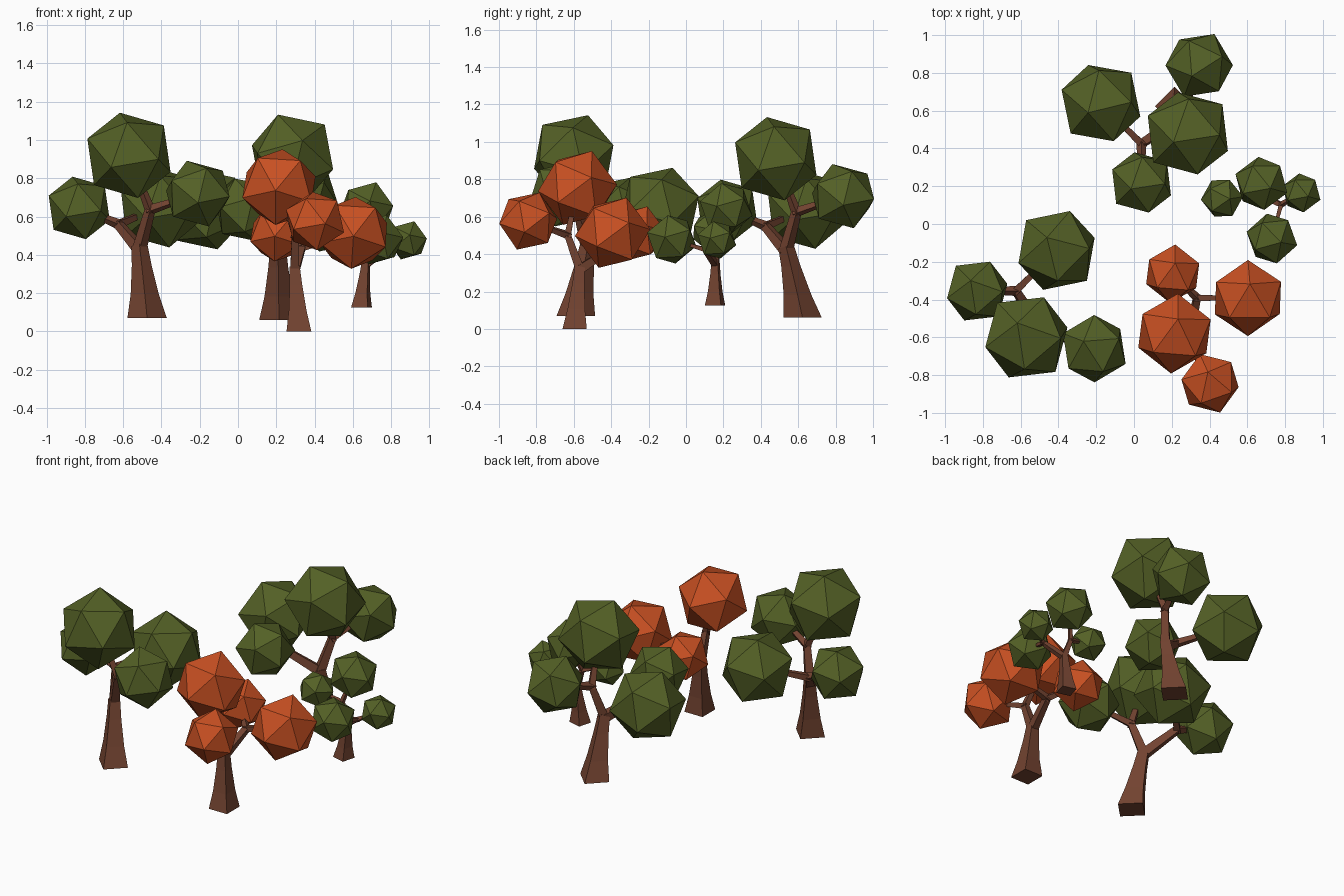
import bpy, bmesh, math
from mathutils import Vector, Matrix

if "Cube" in bpy.data.objects:
    bpy.data.objects.remove(bpy.data.objects["Cube"])


def material(name, col):
    m = bpy.data.materials.new(name)
    m.diffuse_color = (*col, 1)
    m.use_nodes = True
    m.node_tree.nodes["Principled BSDF"].inputs["Base Color"].default_value = m.diffuse_color
    return m


GREEN = material("leaf_green", (0.088, 0.118, 0.019))
RED = material("autumn_orange", (0.58, 0.08, 0.016))
BARK = material("bark_brown", (0.17, 0.056, 0.03))


def frame(a, b):
    x = Vector(a).normalized()
    z = x.cross(Vector(b)).normalized()
    return Matrix((x, z.cross(x), z)).transposed()


def finish(bm, name, mat):
    bmesh.ops.recalc_face_normals(bm, faces=bm.faces[:])
    me = bpy.data.meshes.new(name)
    bm.to_mesh(me)
    bm.free()
    me.materials.append(mat)
    ob = bpy.data.objects.new(name, me)
    bpy.context.collection.objects.link(ob)
    return ob


# directions of two neighbouring corners fix how a leaf ball is turned
P, Q = (-0.047, 0.076, 0.222), (-0.01, -0.166, 0.172)


def leaf_ball(name, centre, radius, yaw, mat):
    bm = bmesh.new()
    bmesh.ops.create_icosphere(bm, subdivisions=1, radius=radius)
    bm.verts.ensure_lookup_table()
    a = bm.verts[0]
    b = a.link_edges[0].other_vert(a)
    turn = frame(P, Q) @ frame(a.co, b.co).transposed()
    turn = Matrix.Rotation(yaw, 3, 'Z') @ turn
    bmesh.ops.transform(bm, matrix=Matrix.Translation(centre) @ turn.to_4x4(), verts=bm.verts)
    finish(bm, name, mat)


def limb(bm, points, radii, yaw, flat=False):
    """Four-sided tapering tube along a path."""
    rings = []
    n = len(points)
    for i, (p, r) in enumerate(zip(points, radii)):
        d = (points[min(i + 1, n - 1)] - points[max(i - 1, 0)]).normalized()
        rot = Matrix.Identity(3)
        if not flat or i == n - 1:
            rot = Vector((0, 0, 1)).rotation_difference(d).to_matrix()
        ring = []
        for k in range(4):
            a = yaw + k * math.pi / 2
            ring.append(bm.verts.new(p + rot @ Vector((r * math.cos(a), r * math.sin(a), 0))))
        rings.append(ring)
    for lo, hi in zip(rings, rings[1:]):
        for k in range(4):
            bm.faces.new((lo[k], lo[(k + 1) % 4], hi[(k + 1) % 4], hi[k]))
    bm.faces.new(rings[0][::-1])
    bm.faces.new(rings[-1])


# one tree pattern: leaf balls (centre, radius, own turn) and branch joints
BALLS = {
    "top": ((-0.065, -0.161, 0.85), 0.24, 0),
    "back": ((0.095, 0.299, 0.58), 0.228, 5),
    "side": ((-0.325, 0.084, 0.575), 0.176, 0),
    "front": ((0.295, -0.221, 0.65), 0.185, 24),
}
FORK, LOW, HIGH = (-0.01, -0.085, 0.38), (-0.12, 0.085, 0.49), (0.045, -0.135, 0.565)


def tree(name, centre, base_z, scale, yaw, root, mat):
    yaw = math.radians(yaw)
    rot = Matrix.Rotation(yaw, 3, 'Z')
    origin = Vector((*centre, base_z))

    def at(p):
        return origin + rot @ (Vector(p) * scale)

    # foliage
    for part, (c, r, own) in BALLS.items():
        leaf_ball(f"{name}_leaves_{part}", at(c), r * scale, yaw + math.radians(own), mat)

    # trunk with flared foot
    bm = bmesh.new()
    foot, fork = at((*root, 0)), at(FORK)
    path = [(0.0, 0.0, 0.103), (0.3, 0.32, 0.074), (0.7, 0.72, 0.052), (1.0, 1.0, 0.042)]
    pts = []
    for t, h, _ in path:
        p = foot.lerp(fork, t)
        p.z = foot.z + (fork.z - foot.z) * h
        pts.append(p)
    limb(bm, pts, [r * scale for _, _, r in path], yaw, flat=True)

    # two arms, each splitting into two twigs that end inside a ball
    for joint, ends in ((LOW, ("side", "back")), (HIGH, ("top", "front"))):
        start = fork - Vector((0, 0, 0.02 * scale))
        limb(bm, [start, at(joint)], [0.038 * scale, 0.028 * scale], yaw)
        for e in ends:
            j = at(joint)
            tip = j.lerp(at(BALLS[e][0]), 0.75)
            limb(bm, [j - (tip - j).normalized() * 0.015 * scale, tip],
                 [0.028 * scale, 0.016 * scale], yaw)
    finish(bm, f"{name}_trunk", BARK)


tree("left_tree", (-0.505, -0.439), 0.07, 1.0, 0, (0.03, -0.15), GREEN)
tree("back_tree", (0.124, 0.545), 0.06, 1.0, 90, (0.078, -0.09), GREEN)
tree("autumn_tree", (0.356, -0.52), 0.0, 0.887, -45, (0.03, -0.09), RED)
tree("small_tree", (0.689, 0.11), 0.125, 0.61, -150, (0.025, -0.10), GREEN)
